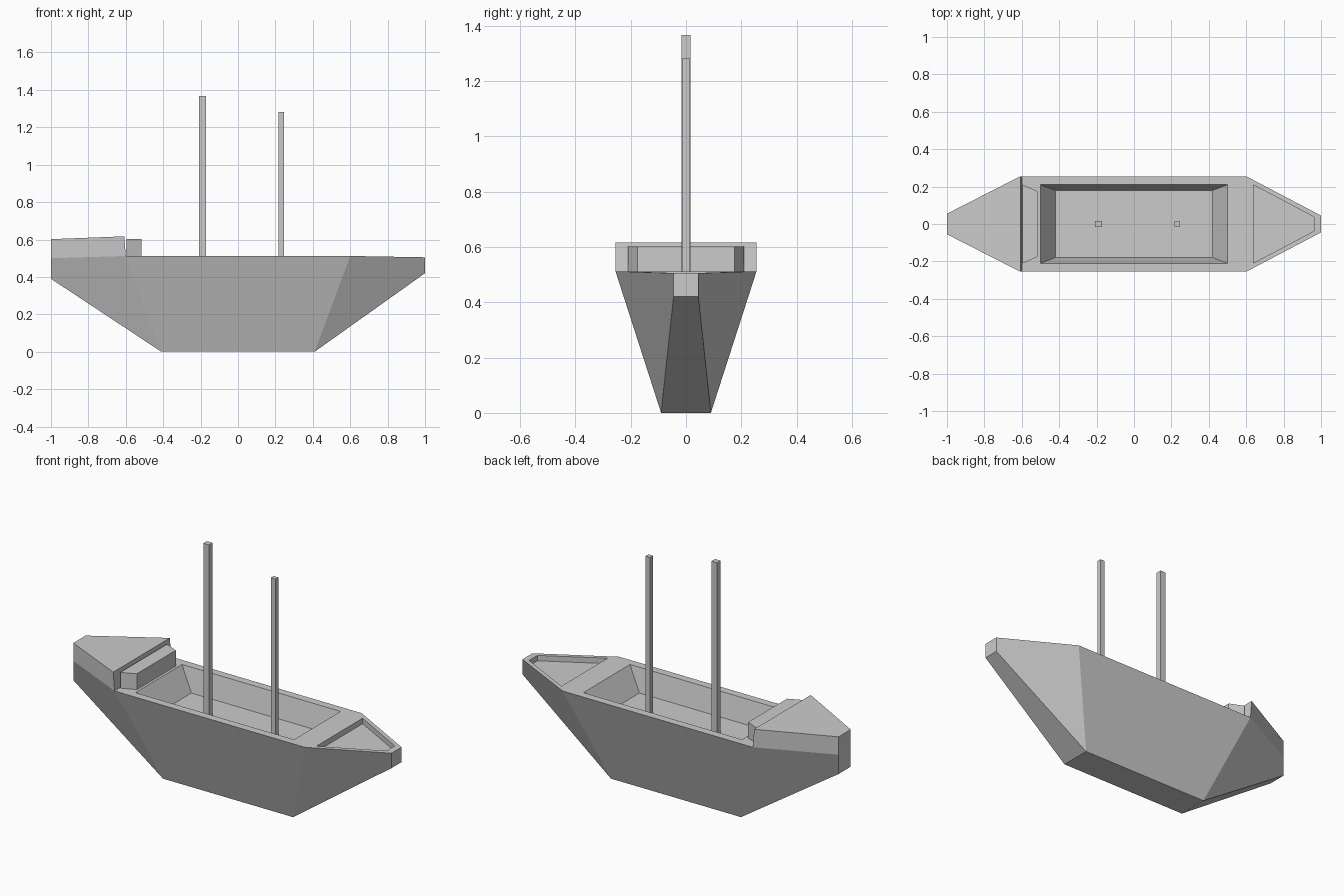
import bpy, bmesh

if "Cube" in bpy.data.objects:
    bpy.data.objects.remove(bpy.data.objects["Cube"])


def loft(name, stations):
    """Join mirrored cross-sections running along x.
    Station: (x_low, half_width_low, z_low, x_top, half_width_top, z_top)."""
    bm = bmesh.new()
    rings = []
    for xl, wl, zl, xt, wt, zt in stations:
        pts = [(xl, -wl, zl), (xl, wl, zl), (xt, wt, zt), (xt, -wt, zt)]
        rings.append([bm.verts.new(p) for p in pts])
    for a, b in zip(rings, rings[1:]):
        for i in range(4):
            j = (i + 1) % 4
            bm.faces.new((a[i], a[j], b[j], b[i]))
    bm.faces.new(rings[0])
    bm.faces.new(rings[-1])
    bmesh.ops.recalc_face_normals(bm, faces=bm.faces[:])
    mesh = bpy.data.meshes.new(name)
    bm.to_mesh(mesh)
    bm.free()
    obj = bpy.data.objects.new(name, mesh)
    bpy.context.collection.objects.link(obj)
    return obj


def carve(target, cutter):
    """Cut a recess, then discard the cutter."""
    cutter.hide_render = True
    mod = target.modifiers.new("recess", 'BOOLEAN')
    mod.operation = 'DIFFERENCE'
    mod.solver = 'EXACT'
    mod.object = cutter
    bpy.context.view_layer.objects.active = target
    bpy.ops.object.modifier_apply(modifier=mod.name)
    bpy.data.objects.remove(cutter)


# Hull: stern end, two midship frames, bow end
hull = loft("hull", [
    (-1.0, 0.055, 0.39, -1.0, 0.055, 0.50),
    (-0.41, 0.09, 0.0, -0.60, 0.255, 0.512),
    (0.41, 0.09, 0.0, 0.60, 0.255, 0.512),
    (1.0, 0.045, 0.42, 1.0, 0.045, 0.505),
])

# Open hold with sloping walls (cutter continues the slope above the deck)
carve(hull, loft("hold_cutter", [
    (-0.42, 0.18, 0.382, -0.58, 0.24, 0.642),
    (0.42, 0.18, 0.382, 0.58, 0.24, 0.642),
]))

# Shallow recess in the bow deck
carve(hull, loft("bow_cutter", [
    (0.64, 0.208, 0.48, 0.64, 0.208, 0.60),
    (0.963, 0.037, 0.475, 0.963, 0.037, 0.60),
]))

# Raised stern deck
loft("stern_deck", [
    (-1.0, 0.055, 0.50, -1.0, 0.055, 0.602),
    (-0.60, 0.255, 0.512, -0.608, 0.255, 0.617),
])

# Step in front of the stern deck
loft("stern_step", [
    (-0.595, 0.21, 0.51, -0.595, 0.21, 0.602),
    (-0.515, 0.175, 0.51, -0.515, 0.175, 0.602),
])

# Square masts standing on the hold floor
for name, x, r, top in (("main_mast", -0.19, 0.018, 1.367),
                        ("fore_mast", 0.231, 0.0145, 1.283)):
    loft(name, [(x + s * r, r * 0.88, 0.38, x + s * r, r * 0.88, top)
                for s in (-1, 1)])
